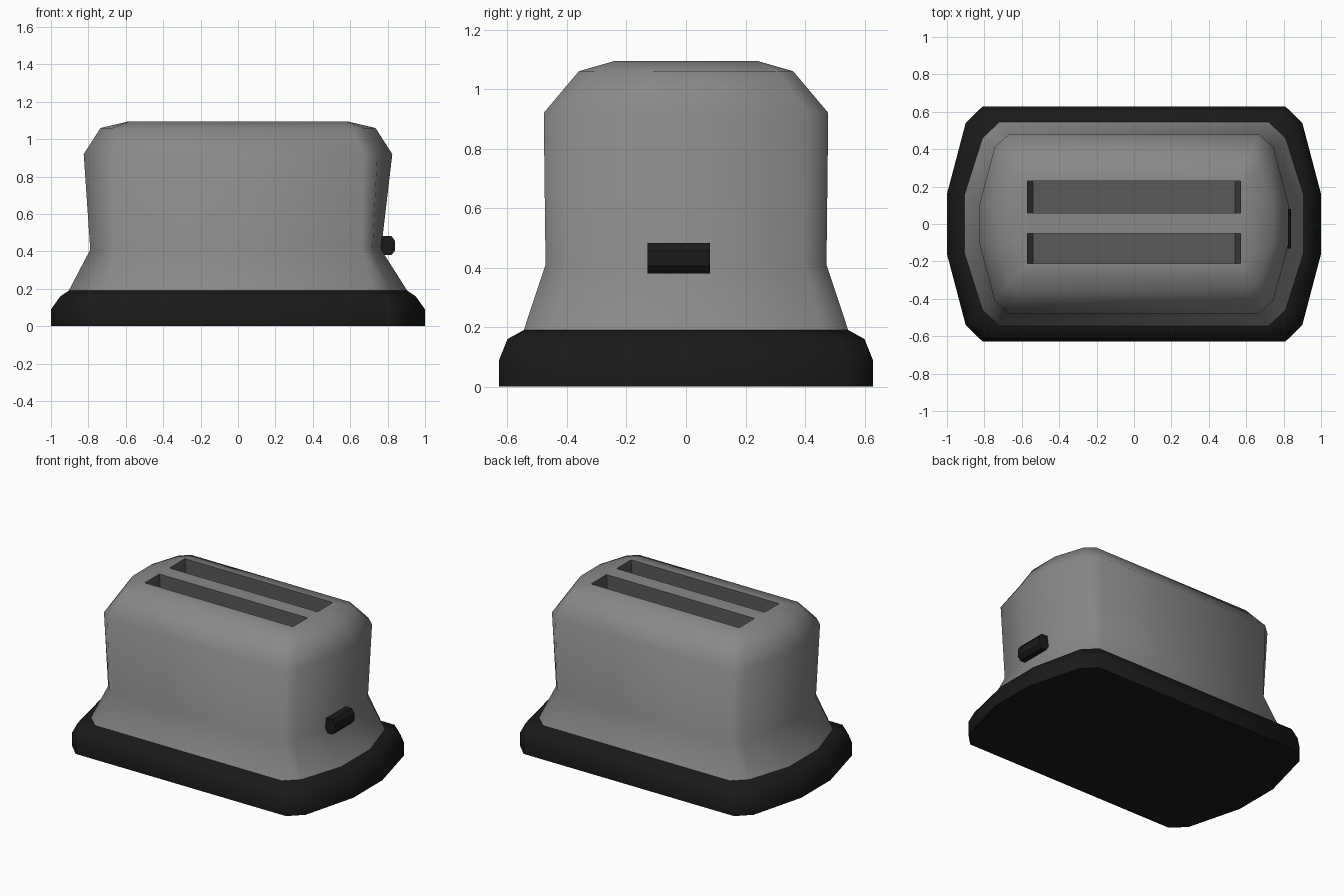
import bpy, bmesh
from math import radians

if "Cube" in bpy.data.objects:
    bpy.data.objects.remove(bpy.data.objects["Cube"])


def material(name, v):
    m = bpy.data.materials.new(name)
    m.diffuse_color = (v, v, v, 1)
    m.use_nodes = True
    m.node_tree.nodes["Principled BSDF"].inputs["Base Color"].default_value = m.diffuse_color
    return m


black = material("black_plastic", 0.01)
dark = material("dark_inside", 0.1)


def loft(name, rings, mat=None, smooth=60):
    """Closed skin through a list of equal-length point rings."""
    bm = bmesh.new()
    rows = [[bm.verts.new(p) for p in r] for r in rings]
    n = len(rows[0])
    for a, b in zip(rows, rows[1:]):
        for i in range(n):
            j = (i + 1) % n
            bm.faces.new((a[i], a[j], b[j], b[i]))
    bm.faces.new(rows[0][::-1])
    bm.faces.new(rows[-1])
    bmesh.ops.recalc_face_normals(bm, faces=bm.faces)
    me = bpy.data.meshes.new(name)
    bm.to_mesh(me)
    bm.free()
    ob = bpy.data.objects.new(name, me)
    bpy.context.collection.objects.link(ob)
    if mat:
        me.materials.append(mat)
    if smooth:
        shade(ob, smooth)
    return ob


def shade(ob, angle):
    bpy.ops.object.select_all(action='DESELECT')
    bpy.context.view_layer.objects.active = ob
    ob.select_set(True)
    bpy.ops.object.shade_smooth_by_angle(angle=radians(angle))


def outline(z, quarter):
    """Mirror three corner points into a twelve-sided ring."""
    q, r = quarter, quarter[::-1]
    pts = ([(x, y) for x, y in q] + [(x, -y) for x, y in r]
           + [(-x, -y) for x, y in q] + [(-x, y) for x, y in r])
    return [(x, y, z) for x, y in pts]


# Base plinth
foot = [(0.81, 0.628), (0.90, 0.54), (1.0, 0.16)]
seat = [(0.72, 0.545), (0.81, 0.46), (0.905, 0.16)]
loft("base", [outline(0, foot), outline(0.09, foot),
              outline(0.16, [(0.785, 0.6), (0.87, 0.515), (0.95, 0.16)]),
              outline(0.19, seat)], black)

# Body shell, dented on the right end where the lever sits
waist = outline(0.41, [(0.66, 0.472), (0.72, 0.40), (0.79, 0.12)])
waist = [(0.765, y, z) if x > 0.75 else (x, y, z) for x, y, z in waist]
body = loft("body", [
    outline(0.19, seat),
    waist,
    outline(0.92, [(0.67, 0.478), (0.745, 0.41), (0.825, 0.11)]),
    outline(1.06, [(0.61, 0.36), (0.67, 0.31), (0.735, 0.11)]),
    outline(1.095, [(0.565, 0.238), (0.58, 0.225), (0.585, 0.07)])], None, 0)
body.data.materials.append(material("grey_shell", 0.25))

# Bread slots, tapering slightly towards the floor
for y0, y1 in ((0.06, 0.23), (-0.21, -0.05)):
    def rect(z, x):
        return [(-x, y0, z), (x, y0, z), (x, y1, z), (-x, y1, z)]
    cutter = loft("slot_cutter", [rect(0.65, 0.54), rect(1.095, 0.57),
                                  rect(1.2, 0.57)], dark, 0)
    cutter.hide_render = True
    mod = body.modifiers.new("slot", 'BOOLEAN')
    mod.operation = 'DIFFERENCE'
    mod.solver = 'EXACT'
    mod.material_mode = 'TRANSFER'
    mod.object = cutter
    bpy.context.view_layer.objects.active = body
    bpy.ops.object.modifier_apply(modifier=mod.name)
    bpy.data.objects.remove(cutter)
shade(body, 60)

# Push-down lever
prof = [(0.74, 0.38), (0.82, 0.38), (0.84, 0.405),
        (0.84, 0.455), (0.82, 0.483), (0.74, 0.483)]
loft("lever", [[(x, y, z) for x, z in prof] for y in (-0.13, 0.08)], black, 30)
